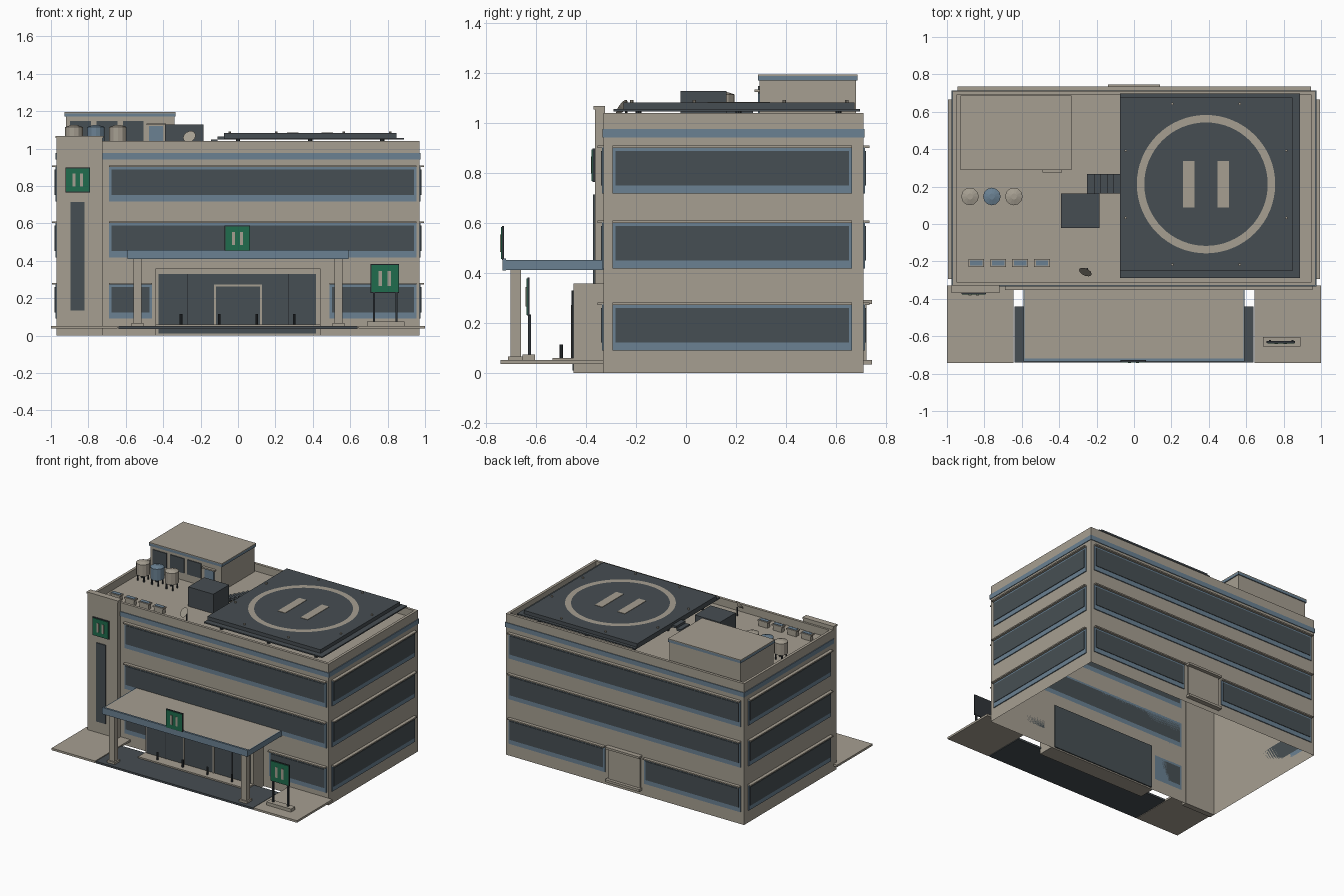
import bpy, bmesh, math
from mathutils import Matrix

if "Cube" in bpy.data.objects:
    bpy.data.objects.remove(bpy.data.objects["Cube"])


def material(name, rgb):
    m = bpy.data.materials.new(name)
    m.diffuse_color = (*rgb, 1)
    m.use_nodes = True
    m.node_tree.nodes["Principled BSDF"].inputs["Base Color"].default_value = m.diffuse_color
    return m


STONE = material("warm_stone", (.38, .345, .285))
GLASS = material("dark_glass", (.062, .078, .087))
BLUE = material("steel_blue", (.145, .22, .29))
GREEN = material("sign_green", (.014, .15, .075))
DARK = material("dark_metal", (.03, .036, .042))
PAD = material("dark_slate", (.062, .075, .084))


def finish(name, bm, mat):
    me = bpy.data.meshes.new(name)
    bm.to_mesh(me)
    bm.free()
    me.materials.append(mat)
    ob = bpy.data.objects.new(name, me)
    bpy.context.collection.objects.link(ob)
    return ob


def box(name, x, y, z, mat):
    """Box from (min, max) pairs."""
    bm = bmesh.new()
    bmesh.ops.create_cube(bm, size=1)
    for v in bm.verts:
        v.co = [r[0] if c < 0 else r[1] for c, r in zip(v.co, (x, y, z))]
    return finish(name, bm, mat)


def cyl(name, x, y, z, r, mat, n=12, r2=None, tilt=None):
    bm = bmesh.new()
    bmesh.ops.create_cone(bm, cap_ends=True, segments=n, radius1=r,
                          radius2=r if r2 is None else r2, depth=z[1] - z[0])
    if tilt:
        bmesh.ops.transform(bm, matrix=tilt, verts=bm.verts)
    bmesh.ops.translate(bm, vec=(x, y, (z[0] + z[1]) / 2), verts=bm.verts)
    return finish(name, bm, mat)


X, Y0, Y1, TOP, ROOF = .97, -.33, .71, 1.04, .985

# Main body: open underneath, top sunk to form a parapet
bm = bmesh.new()
bmesh.ops.create_cube(bm, size=1)
for v in bm.verts:
    v.co = (X * (1 if v.co.x > 0 else -1), Y1 if v.co.y > 0 else Y0, TOP if v.co.z > 0 else 0)
bm.normal_update()
roof = [f for f in bm.faces if f.normal.z > .5]
floor = [f for f in bm.faces if f.normal.z < -.5]
bmesh.ops.inset_region(bm, faces=roof, thickness=.028)
ext = bmesh.ops.extrude_face_region(bm, geom=roof)
bmesh.ops.translate(bm, vec=(0, 0, ROOF - TOP),
                    verts=[g for g in ext["geom"] if isinstance(g, bmesh.types.BMVert)])
bmesh.ops.delete(bm, geom=roof + floor, context='FACES')
finish("main_body", bm, STONE)


# Plates fixed to one of the four outer walls
def on_wall(name, side, a, z, depth, mat):
    if side == "front":
        box(name, a, (Y0 - depth, Y0), z, mat)
    elif side == "back":
        box(name, a, (Y1, Y1 + depth), z, mat)
    elif side == "right":
        box(name, (X, X + depth), a, z, mat)
    else:
        box(name, (-X - depth, -X), a, z, mat)


def window(side, a, z0):
    on_wall(side + "_window_frame", side, a, (z0, z0 + .185), .007, BLUE)
    on_wall(side + "_window_glass", side, (a[0] + .013, a[1] - .013), (z0 + .033, z0 + .17), .011, GLASS)
    on_wall(side + "_window_shade", side, a, (z0 + .183, z0 + .192), .024, STONE)


for i, z0 in enumerate((.09, .418, .718)):
    for side in ("left", "right"):
        window(side, (-.295, .665), z0)
    if i:
        window("front", (-.69, .955), z0)
        window("back", (-.945, .945), z0)
    else:
        for a in ((-.69, -.46), (.49, .955)):
            window("front", a, z0)
        for a in ((-.945, -.16), (.16, .945)):
            window("back", a, z0)

# Blue cornice band
for side, a in (("front", (-.725, X + .005)), ("back", (-X - .005, X + .005)),
                ("left", (Y0, Y1)), ("right", (Y0, Y1))):
    on_wall("cornice_band", side, a, (.942, .976), .005, BLUE)

# Back door
on_wall("back_door", "back", (-.13, .13), (.05, .275), .012, STONE)
on_wall("back_door_canopy", "back", (-.14, .14), (.277, .292), .035, STONE)
on_wall("back_door_step", "back", (-.14, .14), (.035, .052), .035, STONE)

# Stair tower on the front left corner
box("tower", (-.97, -.725), (-.365, -.325), (0, 1.06), STONE)
box("tower_cap", (-.975, -.72), (-.37, -.325), (1.055, 1.068), STONE)
box("tower_glass", (-.895, -.82), (-.372, -.365), (.135, .715), GLASS)

# Entrance block and doors
box("entrance_block", (-.44, .44), (-.45, -.33), (0, .358), STONE)
box("entrance_glass", (-.425, .417), (-.455, -.322), (.01, .33), GLASS)
for x in (-.122, .122):
    box("door_post", (x - .005, x + .005), (-.461, -.455), (.05, .27), STONE)
box("door_header", (-.127, .127), (-.461, -.455), (.262, .272), STONE)
for x in (-.27, .27):
    box("glass_mullion", (x - .002, x + .002), (-.458, -.455), (.05, .33), DARK)

# Entrance canopy and columns
box("canopy", (-.585, .585), (-.722, -.33), (.415, .452), STONE)
box("canopy_fascia", (-.592, .592), (-.735, -.72), (.41, .458), BLUE)
for s in (-1, 1):
    x = s * .538
    box("canopy_column", (x - .022, x + .022), (-.702, -.66), (.05, .415), STONE)
    box("column_base", (x - .032, x + .032), (-.712, -.65), (.05, .066), STONE)
    box("canopy_side_trim", tuple(sorted((s * .585, s * .592))), (-.72, -.33), (.412, .452), BLUE)

# Forecourt, pavements, step and bollards
box("driveway", (-.64, .64), (-.74, -.44), (.036, .05), PAD)
for s in (-1, 1):
    box("pavement", tuple(sorted((s * .645, s * 1.0))), (-.742, -.33), (.037, .052), STONE)
box("entrance_step", (-.44, .44), (-.535, -.45), (.045, .06), STONE)
for x in (-.305, -.1, .1, .3):
    cyl("bollard", x, -.5, (.055, .115), .007, DARK, 8)


# Green sign panels: dark backing, green face, two pale bars
def sign(name, x, z, w, y):
    h = w / 2
    box(name + "_backing", (x - h - .004, x + h + .004), (y, y + .009), (z - h - .004, z + h + .004), DARK)
    box(name + "_panel", (x - h, x + h), (y - .004, y), (z - h, z + h), GREEN)
    for s in (-1, 1):
        c = x + s * w * .165
        box(name + "_bar", (c - w * .065, c + w * .065), (y - .007, y - .004),
            (z - w * .27, z + w * .27), STONE)


sign("tower_sign", -.857, .832, .125, -.374)
sign("canopy_sign", -.003, .52, .128, -.737)
sign("street_sign", .785, .305, .145, -.635)
box("street_sign_base", (.69, .89), (-.655, -.605), (.05, .075), STONE)
for x in (.727, .848):
    box("street_sign_post", (x - .006, x + .006), (-.633, -.621), (.07, .235), DARK)

# Rooftop plant room
box("plant_room", (-.92, -.34), (.295, .68), (ROOF, 1.172), STONE)
box("plant_room_cap", (-.927, -.333), (.288, .687), (1.17, 1.188), BLUE)
box("plant_room_top", (-.927, -.333), (.288, .687), (1.188, 1.194), STONE)
for x in (-.842, -.7, -.56):
    box("plant_room_window", (x - .056, x + .056), (.289, .295), (1.04, 1.148), GLASS)
box("plant_room_door", (-.475, -.4), (.289, .295), (ROOF, 1.12), BLUE)
box("plant_door_canopy", (-.49, -.385), (.275, .295), (1.125, 1.135), STONE)

# Water tanks on legs
for x, m in ((-.877, STONE), (-.76, BLUE), (-.642, STONE)):
    cyl("water_tank", x, .147, (1.03, 1.115), .047, m)
    cyl("tank_lid", x, .147, (1.115, 1.125), .047, m, 12, .016)
    for k in range(4):
        a = math.pi / 4 + k * math.pi / 2
        cyl("tank_leg", x + .036 * math.cos(a), .147 + .036 * math.sin(a), (ROOF, 1.035), .006, DARK, 6)

# Lift housing and steps to the landing deck
box("lift_housing", (-.39, -.185), (-.022, .162), (ROOF, 1.128), PAD)
for i in range(5):
    x = -.25 + i * .035
    box("deck_step", (x, x + .035), (.162, .268), (ROOF + i * .016, ROOF + .016 + i * .016), PAD)

# Roof vents
for i in range(4):
    x = -.843 + i * .117
    box("roof_vent", (x - .036, x + .036), (-.225, -.193), (ROOF, 1.02), STONE)
    box("roof_vent_cap", (x - .042, x + .042), (-.23, -.188), (1.02, 1.03), STONE)
    box("roof_vent_grille", (x - .033, x + .033), (-.222, -.196), (1.03, 1.033), BLUE)

# Satellite dish
cyl("dish_mast", -.25, -.24, (ROOF, 1.05), .005, DARK, 6)
cyl("dish", -.257, -.25, (1.05, 1.068), .006, STONE, 12, .036,
    Matrix.Rotation(math.radians(55), 4, 'X') @ Matrix.Rotation(math.radians(-20), 4, 'Y'))

# Landing deck with safety apron, supports and edge lights
CX, CY = .385, .213
box("deck_apron", (-.075, .888), (-.29, .697), (1.047, 1.056), PAD)
box("landing_deck", (-.075, .847), (-.25, .675), (1.056, 1.082), PAD)
for x in (0, .385, .77):
    for y in (-.19, .21, .61):
        cyl("deck_support", x, y, (ROOF, 1.05), .012, DARK, 8)
for d in (-.18, .18):
    for e in (-.43, .43):
        cyl("edge_light", CX + d, CY + e, (1.08, 1.092), .007, STONE, 8)
        cyl("edge_light", CX + e, CY + d, (1.08, 1.092), .007, STONE, 8)

# Painted touchdown ring and bars
bm = bmesh.new()
N, Z = 64, 1.085
rings = [[bm.verts.new((CX + r * math.cos(2 * math.pi * i / N), CY + r * math.sin(2 * math.pi * i / N), Z))
          for i in range(N)] for r in (.33, .37)]
for i in range(N):
    j = (i + 1) % N
    bm.faces.new((rings[0][i], rings[1][i], rings[1][j], rings[0][j]))
finish("touchdown_ring", bm, STONE)
for s in (-1, 1):
    c = CX + s * .092
    box("touchdown_bar", (c - .03, c + .03), (.087, .337), (1.082, 1.085), STONE)
